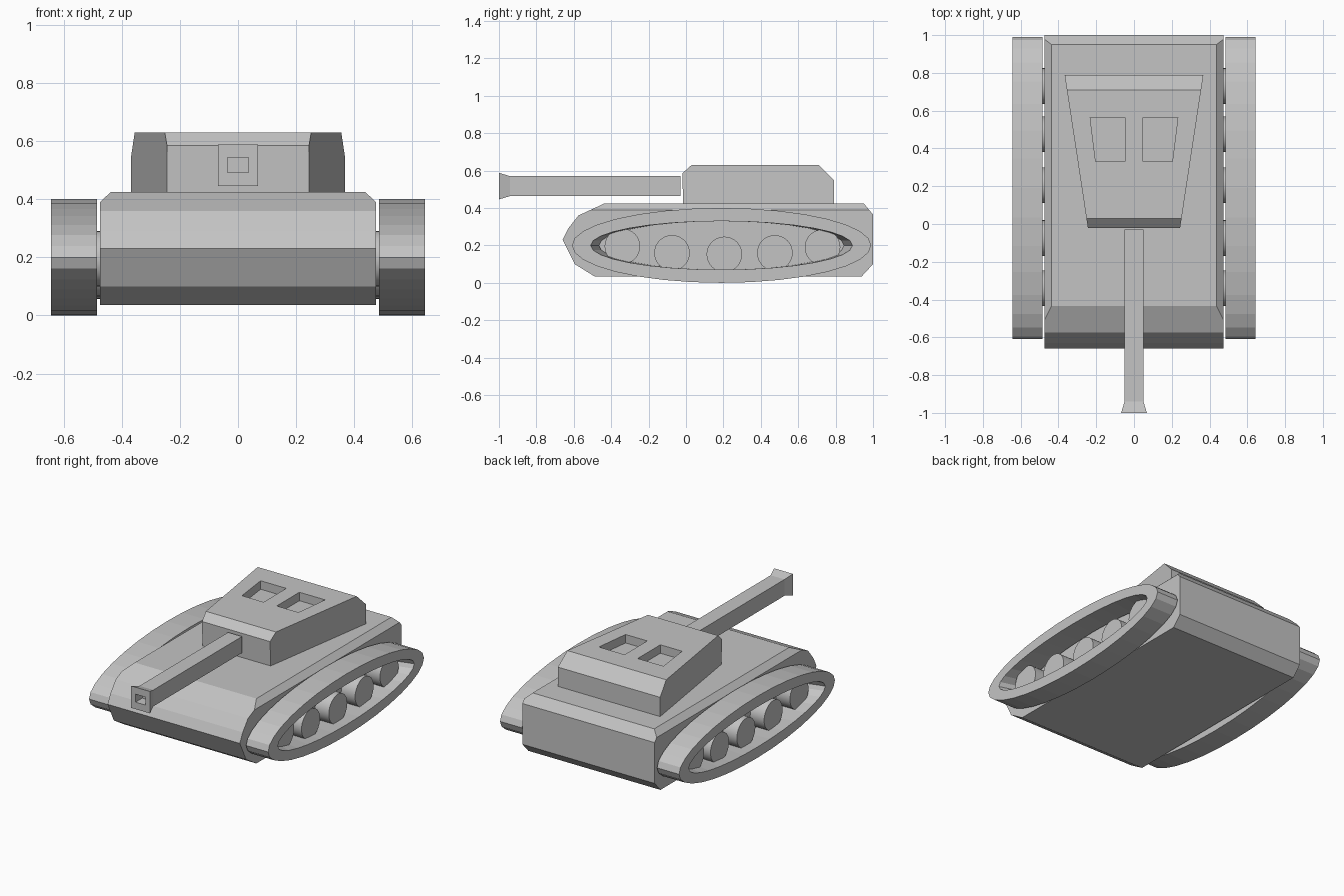
import bpy, bmesh, math
from mathutils import Vector

if "Cube" in bpy.data.objects:
    bpy.data.objects.remove(bpy.data.objects["Cube"])

grey = bpy.data.materials.new("armour_grey")
grey.diffuse_color = (0.55, 0.55, 0.55, 1)
grey.use_nodes = True
grey.node_tree.nodes["Principled BSDF"].inputs["Base Color"].default_value = grey.diffuse_color


def finish(name, bm):
    bmesh.ops.recalc_face_normals(bm, faces=bm.faces)
    me = bpy.data.meshes.new(name)
    bm.to_mesh(me)
    bm.free()
    me.materials.append(grey)
    ob = bpy.data.objects.new(name, me)
    bpy.context.collection.objects.link(ob)
    return ob


def loft(bm, rings, cap=True, closed=False):
    """Skin equal-length rings of points; cap the ends or close the loop."""
    vs = [[bm.verts.new(p) for p in r] for r in rings]
    n = len(vs[0])
    pairs = list(zip(vs, vs[1:])) + ([(vs[-1], vs[0])] if closed else [])
    for a, b in pairs:
        for i in range(n):
            j = (i + 1) % n
            bm.faces.new((a[i], a[j], b[j], b[i]))
    if cap and not closed:
        bm.faces.new(vs[0])
        bm.faces.new(vs[-1])


def ellipse(x, cy, cz, ry, rz, n):
    return [(x, cy + ry * math.cos(2 * math.pi * i / n),
             cz + rz * math.sin(2 * math.pi * i / n)) for i in range(n)]


# Hull: side profile across the width, with top side edges bevelled off
profile = [(-0.66, 0.23), (-0.63, 0.29), (-0.575, 0.36), (-0.435, 0.425),
           (0.95, 0.425), (1.0, 0.365), (1.0, 0.10), (0.94, 0.035),
           (-0.49, 0.035), (-0.595, 0.10)]
bm = bmesh.new()
loft(bm, [[(x, y, z) for y, z in profile] for x in (-0.475, 0.475)])
for s in (-1, 1):
    cut = bmesh.ops.bisect_plane(
        bm, geom=bm.verts[:] + bm.edges[:] + bm.faces[:],
        plane_co=(s * 0.475, 0, 0.39), plane_no=Vector((s * 0.035, 0, 0.038)).normalized(),
        clear_outer=True)
    edges = [e for e in cut["geom_cut"] if isinstance(e, bmesh.types.BMEdge)]
    bmesh.ops.contextual_create(bm, geom=edges)
finish("hull", bm)

# Turret: side profile that widens towards the back
turret_profile = [(-0.015, 0.425), (-0.02, 0.585), (0.03, 0.63),
                  (0.71, 0.63), (0.79, 0.55), (0.79, 0.425)]
bm = bmesh.new()
loft(bm, [[(s * (0.245 + 0.152 * (y + 0.015)), y, z) for y, z in turret_profile]
          for s in (-1, 1)])
turret = finish("turret", bm)

# Hatch recesses cut into the turret roof
hatch = [(0.047, 0.33), (0.203, 0.33), (0.232, 0.563), (0.047, 0.563)]
bm = bmesh.new()
for s in (-1, 1):
    loft(bm, [[(s * x, y, z) for x, y in hatch] for z in (0.575, 0.70)])
cutter = finish("hatch_cutter", bm)
cutter.hide_render = True
cutter.hide_viewport = True
cutter.display_type = 'WIRE'
mod = turret.modifiers.new("hatches", 'BOOLEAN')
mod.operation = 'DIFFERENCE'
mod.solver = 'EXACT'
mod.object = cutter

# Gun barrel: square tube with flared muzzle and blind bore
bm = bmesh.new()
sections = [(-0.03, 0.05, 0.053), (-0.94, 0.05, 0.053), (-1.0, 0.068, 0.071),
            (-1.0, 0.036, 0.026), (-0.93, 0.036, 0.026)]
loft(bm, [[(sx * w, y, 0.517 + sz * h) for sx, sz in
           ((-1, -1), (1, -1), (1, 1), (-1, 1))] for y, w, h in sections])
finish("gun_barrel", bm)

# Tracks and road wheels on both sides
wheels = [(-0.34, 0.195), (-0.075, 0.16), (0.205, 0.152), (0.475, 0.16), (0.73, 0.19)]
for s, side in ((1, "right"), (-1, "left")):
    bm = bmesh.new()
    loft(bm, [ellipse(s * 0.485, 0.19, 0.2, 0.80, 0.20, 32),
              ellipse(s * 0.643, 0.19, 0.2, 0.80, 0.20, 32),
              ellipse(s * 0.643, 0.19, 0.2, 0.70, 0.13, 32),
              ellipse(s * 0.485, 0.19, 0.2, 0.655, 0.13, 32)], closed=True)
    finish(side + "_track", bm)
    for i, (y, z) in enumerate(wheels):
        bm = bmesh.new()
        loft(bm, [ellipse(s * x, y, z, 0.095, 0.095, 32) for x in (0.46, 0.575)])
        ob = finish(f"{side}_wheel_{i + 1}", bm)
        bpy.context.view_layer.objects.active = ob
        ob.select_set(True)
        bpy.ops.object.shade_smooth_by_angle(angle=math.radians(30))
        ob.select_set(False)
